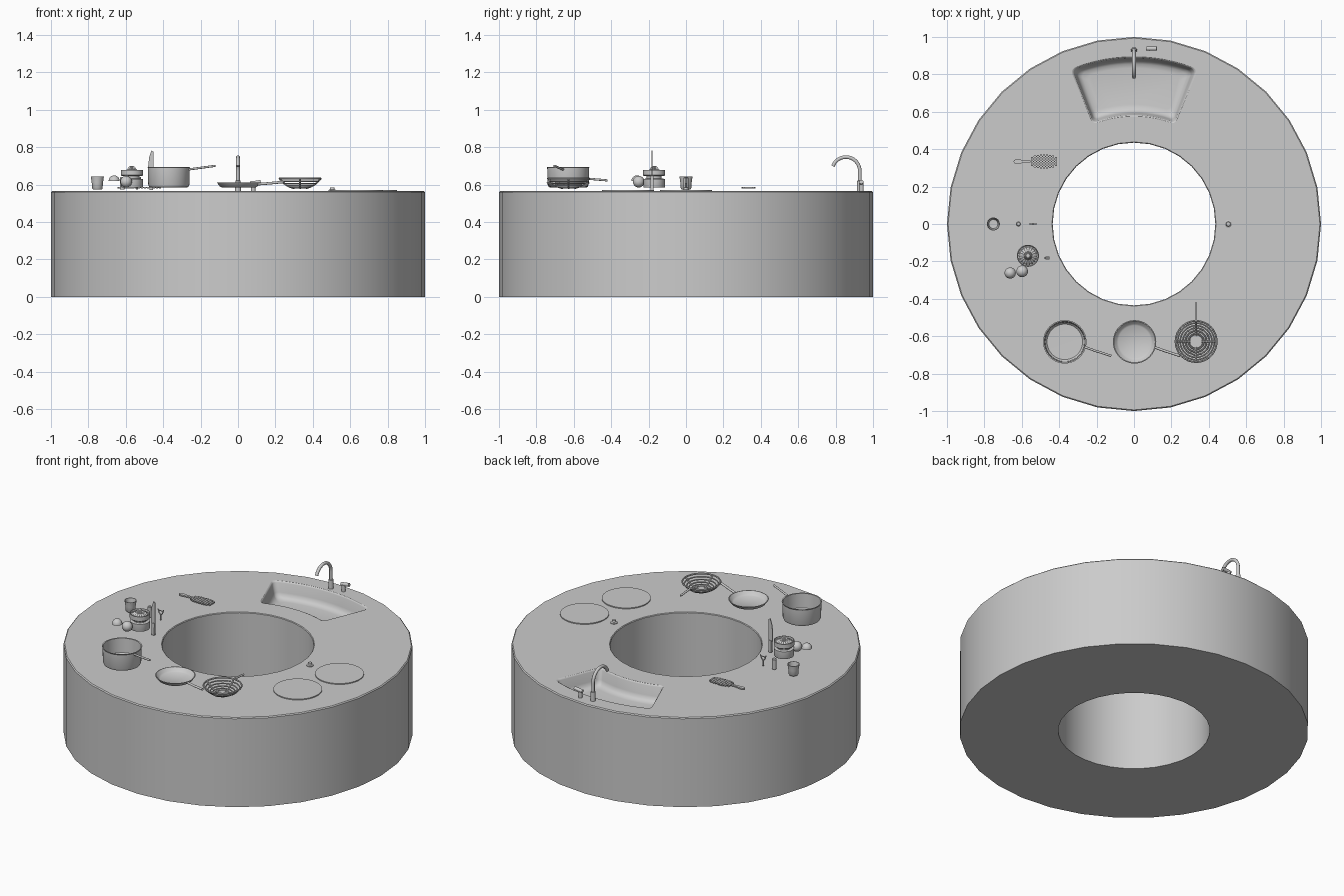
import bpy, bmesh
from math import sin, cos, pi, radians
from mathutils import Vector

if "Cube" in bpy.data.objects:
    bpy.data.objects.remove(bpy.data.objects["Cube"])

TOP = 0.565


def finish(name, bm, angle=35):
    bmesh.ops.remove_doubles(bm, verts=bm.verts, dist=1e-5)
    bmesh.ops.recalc_face_normals(bm, faces=bm.faces)
    me = bpy.data.meshes.new(name)
    bm.to_mesh(me)
    bm.free()
    ob = bpy.data.objects.new(name, me)
    bpy.context.collection.objects.link(ob)
    smooth(ob, angle)
    return ob


def smooth(ob, angle=35):
    bpy.ops.object.select_all(action='DESELECT')
    ob.select_set(True)
    bpy.context.view_layer.objects.active = ob
    bpy.ops.object.shade_smooth_by_angle(angle=radians(angle))


def loft(name, loops, closed=False, caps=False, angle=35):
    bm = bmesh.new()
    rows = [[bm.verts.new(p) for p in lp] for lp in loops]
    n = len(rows[0])
    pairs = list(zip(rows, rows[1:])) + ([(rows[-1], rows[0])] if closed else [])
    for a, b in pairs:
        for i in range(n):
            j = (i + 1) % n
            bm.faces.new((a[i], a[j], b[j], b[i]))
    if caps:
        bm.faces.new(rows[0])
        bm.faces.new(rows[-1])
    return finish(name, bm, angle)


def lathe(name, profile, x=0, y=0, n=32, closed=False, flute=0):
    loops = [[(x + r * (1 - flute * (i % 2)) * cos(2 * pi * i / n),
               y + r * (1 - flute * (i % 2)) * sin(2 * pi * i / n), z) for i in range(n)]
             for r, z in profile]
    return loft(name, loops, closed)


def tube(name, pts, r, cyclic=False, res=3):
    cu = bpy.data.curves.new(name, 'CURVE')
    cu.dimensions = '3D'
    cu.bevel_depth, cu.bevel_resolution, cu.use_fill_caps = r, res, True
    sp = cu.splines.new('POLY')
    sp.points.add(len(pts) - 1)
    for p, co in zip(sp.points, pts):
        p.co = (*co, 1)
    sp.use_cyclic_u = cyclic
    ob = bpy.data.objects.new(name, cu)
    bpy.context.collection.objects.link(ob)
    bpy.ops.object.select_all(action='DESELECT')
    ob.select_set(True)
    bpy.context.view_layer.objects.active = ob
    bpy.ops.object.convert(target='MESH')
    smooth(bpy.context.object, 50)


def plate(name, outline, axis, depth, origin):
    """Extruded flat outline; axis is the thickness direction."""
    loops = []
    for s in (-depth / 2, depth / 2):
        loops.append([Vector(origin) + Vector((u, s, v) if axis == 'Y' else (u, v, s))
                      for u, v in outline])
    return loft(name, loops, caps=True)


# ring counter
counter = lathe("counter", [(0.435, 0), (1, 0), (1, TOP - 0.006), (0.994, TOP),
                            (0.439, TOP), (0.435, TOP - 0.004)], n=32, closed=True)


# sink basin cut into the counter: a rounded box bent around the ring
def sink_loop(d, z):
    a, b, c = 0.28 - d, 0.152 - d, 0.028
    pts = []
    corners = [(1, 1, 0), (-1, 1, 90), (-1, -1, 180), (1, -1, 270)]
    for k, (sx, sy, start) in enumerate(corners):
        cx, cy = sx * (a - c), sy * (b - c)
        for i in range(6):
            t = radians(start + 18 * i)
            pts.append((cx + c * cos(t), cy + c * sin(t)))
        nx, ny, _ = corners[(k + 1) % 4]
        if ny == sy:
            for i in range(1, 12):
                pts.append((cx + (nx * (a - c) - cx) * i / 12, sy * b))
    return [((0.7355 + v) * sin(u / 0.7355), (0.7355 + v) * cos(u / 0.7355), z) for u, v in pts]


levels = [(-0.008, 0.6), (-0.008, TOP), (-0.003, 0.562), (0, 0.556), (0.01, 0.5),
          (0.017, 0.48), (0.032, 0.468), (0.055, 0.464)]
cutter = loft("sink_cutter", [sink_loop(d, z) for d, z in levels], caps=True)
cutter.hide_render = True
mod = counter.modifiers.new("sink", 'BOOLEAN')
mod.object, mod.operation, mod.solver = cutter, 'DIFFERENCE', 'EXACT'
bpy.context.view_layer.objects.active = counter
bpy.ops.object.modifier_apply(modifier="sink")
bpy.data.objects.remove(cutter)
smooth(counter, 40)

# tap and its lever
arc = [(0, 0.855 + 0.074 * cos(radians(t)), 0.673 + 0.074 * sin(radians(t))) for t in range(0, 161, 10)]
tube("tap_spout", [(0, 0.929, TOP - 0.01)] + arc, 0.01)
lathe("tap_base", [(0, 0.56), (0.016, 0.56), (0.014, 0.62), (0, 0.622)], 0, 0.929, 16)
lathe("lever_post", [(0, 0.56), (0.012, 0.56), (0.012, 0.605), (0, 0.607)], 0.082, 0.938, 16)
tube("lever_handle", [(0.066, 0.938, 0.607), (0.095, 0.938, 0.61), (0.122, 0.938, 0.614)], 0.011)

# hob plates and control knob
for i, (x, y) in enumerate([(0.71, 0), (0.635, -0.31)]):
    lathe(f"hob_plate_{i}", [(0, 0.56), (0.14, 0.56), (0.14, 0.571), (0, 0.571)], x, y, 40)
lathe("hob_knob", [(0, 0.56), (0.02, 0.56), (0.02, 0.57), (0.013, 0.574), (0.011, 0.584), (0, 0.584)], 0.504, 0, 16)

# saucepan
lathe("saucepan", [(0, 0.583), (0.095, 0.583), (0.105, 0.588), (0.11, 0.6), (0.112, 0.69), (0.116, 0.695),
                   (0.109, 0.694), (0.105, 0.604), (0.095, 0.592), (0, 0.59)], -0.37, -0.63, 40)
tube("saucepan_handle", [(-0.262, -0.658, 0.681), (-0.21, -0.677, 0.688), (-0.122, -0.705, 0.7)], 0.006)

# frying pan
lathe("frying_pan", [(0, 0.583), (0.088, 0.583), (0.1, 0.59), (0.116, 0.611), (0.111, 0.612),
                     (0.096, 0.594), (0.087, 0.588), (0, 0.587)], 0.003, -0.63, 40)
tube("frying_pan_handle", [(0.108, -0.658, 0.602), (0.16, -0.677, 0.606), (0.246, -0.705, 0.614)], 0.007)

# wire strainer
SX, SY = 0.332, -0.628
bowl = [(0.11, 0.632), (0.098, 0.618), (0.085, 0.606), (0.071, 0.596), (0.056, 0.588), (0.041, 0.583)]
for i, (r, z) in enumerate(bowl):
    tube(f"strainer_ring_{i}", [(SX + r * cos(2 * pi * k / 32), SY + r * sin(2 * pi * k / 32), z)
                                for k in range(32)], 0.005 if i == 0 else 0.004, True, 1)
for k in range(4):
    c, s = cos(k * pi / 2), sin(k * pi / 2)
    tube(f"strainer_rib_{k}", [(SX + r * c, SY + r * s, z) for r, z in bowl + [(0.03, 0.581)]], 0.006, False, 1)
lathe("strainer_base", [(0, 0.578), (0.035, 0.578), (0.035, 0.584), (0, 0.584)], SX, SY)
tube("strainer_handle", [(SX, SY + 0.108, 0.631), (SX, -0.42, 0.622)], 0.006)

# juicer with ribbed reamer
JX, JY = -0.567, -0.17
lathe("juicer_base", [(0, 0.583), (0.056, 0.583), (0.058, 0.588), (0.058, 0.63), (0.04, 0.632),
                      (0.04, 0.646), (0, 0.646)], JX, JY)
lathe("juicer_dish", [(0, 0.645), (0.054, 0.645), (0.059, 0.65), (0.059, 0.678), (0.055, 0.678),
                      (0.053, 0.668), (0, 0.666)], JX, JY)
lathe("juicer_reamer", [(0.052, 0.667), (0.046, 0.673), (0.025, 0.68), (0.02, 0.69), (0.012, 0.698), (0, 0.7)],
      JX, JY, 36, flute=0.15)

# whole and half fruit
lathe("fruit", [(0.031 * sin(pi * k / 12), 0.615 - 0.031 * cos(pi * k / 12)) for k in range(13)],
      -0.598, -0.253, 24)
lathe("half_fruit", [(0, 0.618)] + [(0.03 * cos(pi * k / 12), 0.618 + 0.031 * sin(pi * k / 12)) for k in range(7)],
      -0.662, -0.262, 24)

# cup
lathe("cup", [(0, 0.574), (0.024, 0.574), (0.028, 0.58), (0.03, 0.61), (0.035, 0.642), (0.032, 0.642),
              (0.027, 0.61), (0.024, 0.585), (0, 0.583)], -0.752, 0, 24)

# small shaker and Y-shaped peeler
lathe("shaker", [(0, 0.574), (0.012, 0.574), (0.013, 0.636), (0.009, 0.641), (0, 0.641)], -0.618, 0, 16)
tube("peeler_handle", [(-0.54, 0, 0.574), (-0.54, 0, 0.607)], 0.005)
for s in (-1, 1):
    tube(f"peeler_arm_{s}", [(-0.54, 0, 0.605), (-0.54 + s * 0.012, 0, 0.618), (-0.54 + s * 0.019, 0, 0.64)], 0.0035)
tube("peeler_blade", [(-0.557, 0, 0.632), (-0.523, 0, 0.632)], 0.003)

# upright knife
plate("knife_blade", [(-0.014, 0.64), (0.014, 0.64), (0.014, 0.775), (0.002, 0.782), (-0.01, 0.745), (-0.015, 0.7)],
      'Y', 0.005, (-0.465, -0.182, 0))
plate("knife_handle", [(-0.008, 0.57), (0.01, 0.57), (0.012, 0.645), (-0.007, 0.645)],
      'Y', 0.014, (-0.465, -0.182, 0))

# flat brush: ribbed oval head with a tapered handle
BX, BY, BZ = -0.482, 0.334, 0.583
for k in range(9):
    u = -0.064 + 0.016 * k
    h = 0.037 * (1 - abs(u / 0.078) ** 3) ** 0.5
    plate(f"brush_slat_{k}", [(u - 0.005, -h), (u + 0.005, -h), (u + 0.005, h), (u - 0.005, h)],
          'Z', 0.008, (BX, BY, BZ))
for k in range(-2, 3):
    w = 0.07 - 0.004 * k * k
    v = k * 0.013
    plate(f"brush_bar_{k}", [(-w, v - 0.003), (w, v - 0.003), (w, v + 0.003), (-w, v + 0.003)],
          'Z', 0.005, (BX, BY, BZ))
plate("brush_handle", [(-0.072, -0.006), (-0.072, 0.006), (-0.105, 0.007), (-0.14, 0.012), (-0.158, 0.009),
                       (-0.163, 0), (-0.158, -0.009), (-0.14, -0.012), (-0.105, -0.007)],
      'Z', 0.008, (BX, BY, BZ))
